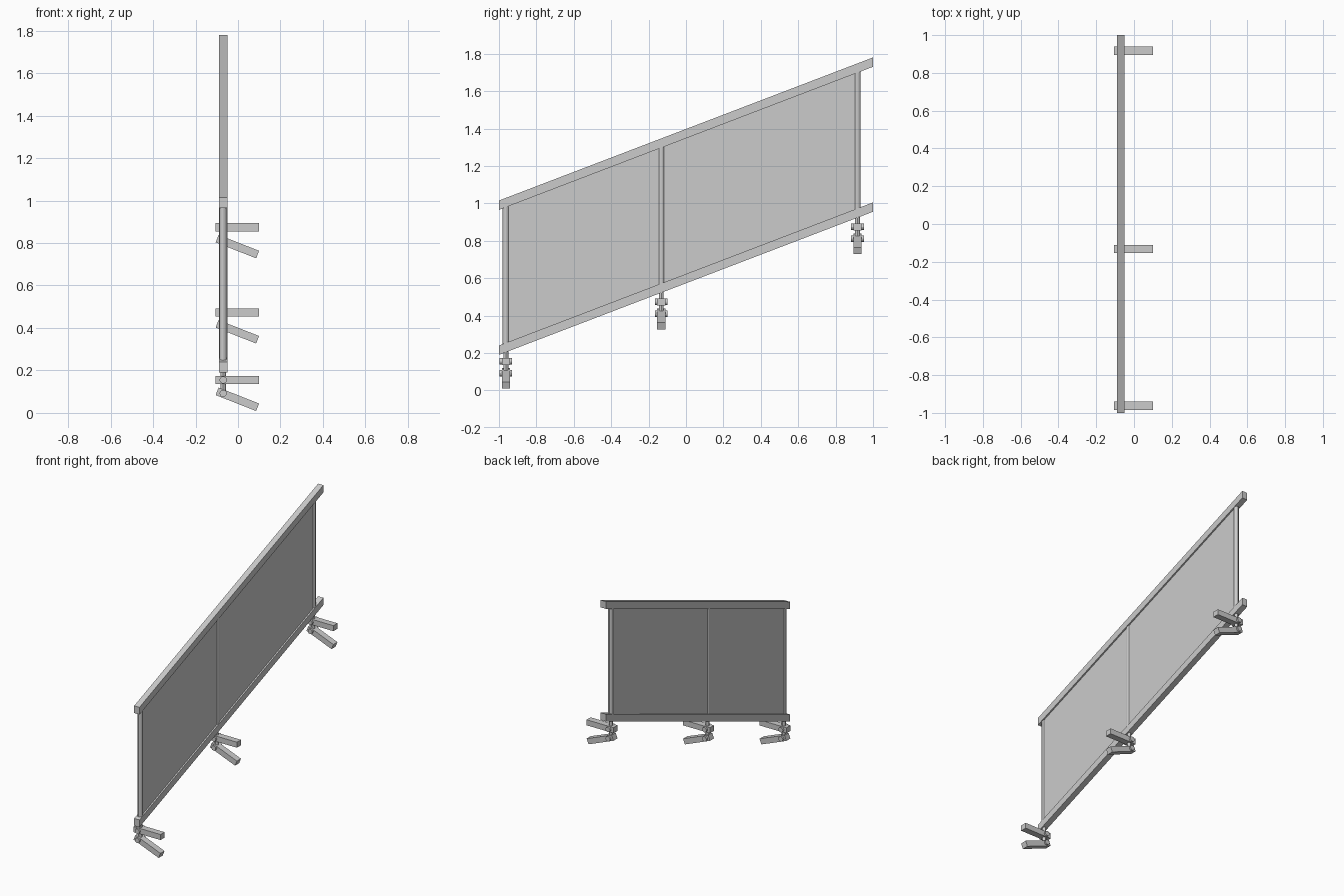
import bpy
import math
from mathutils import Vector

default = bpy.data.objects.get("Cube")
if default:
    bpy.data.objects.remove(default)

# One plain grey metal colour
GREY = (0.6, 0.6, 0.6, 1)
metal = bpy.data.materials.new("grey_metal")
metal.use_nodes = True
metal.diffuse_color = GREY
metal.node_tree.nodes["Principled BSDF"].inputs["Base Color"].default_value = GREY

X = -0.07                    # plane of the railing
SLOPE = 0.3825               # rise along y
POSTS = {"front": -0.963, "middle": -0.132, "back": 0.917}


def rise(y):
    return SLOPE * (y + 1)


def slanted_slab(name, y0, y1, low, high, width):
    """Parallelogram in the yz plane, extruded along x, with upright ends."""
    outline = [(y0, low + rise(y0)), (y1, low + rise(y1)),
               (y1, high + rise(y1)), (y0, high + rise(y0))]
    verts = [(X + s * width / 2, y, z) for s in (-1, 1) for y, z in outline]
    faces = [(3, 2, 1, 0), (4, 5, 6, 7)]
    faces = [f[::-1] for f in faces]
    faces += [(i, i + 4, (i + 1) % 4 + 4, (i + 1) % 4) for i in range(4)]
    faces = [f[::-1] for f in faces]
    mesh = bpy.data.meshes.new(name)
    mesh.from_pydata(verts, [], faces)
    mesh.update()
    obj = bpy.data.objects.new(name, mesh)
    bpy.context.collection.objects.link(obj)
    mesh.materials.append(metal)
    return obj


def rod(name, start, end, radius, sides):
    a, b = Vector(start), Vector(end)
    bpy.ops.mesh.primitive_cylinder_add(
        vertices=sides, radius=radius, depth=(b - a).length, location=(a + b) / 2,
        rotation=(b - a).to_track_quat("Z", "Y").to_euler())
    obj = bpy.context.object
    obj.name = name
    obj.data.materials.append(metal)
    bpy.ops.object.shade_smooth_by_angle(angle=math.radians(30))


def bar(name, location, size, tilt=0):
    bpy.ops.mesh.primitive_cube_add(size=1, location=location, rotation=(0, tilt, 0))
    obj = bpy.context.object
    obj.name = name
    obj.scale = size
    obj.data.materials.append(metal)


# Sloping rails and infill panel
slanted_slab("top_rail", -1, 1, 0.965, 1.015, 0.04)
slanted_slab("bottom_rail", -1, 1, 0.19, 0.24, 0.04)
slanted_slab("panel", POSTS["front"], POSTS["back"], 0.23, 0.975, 0.02)

# Posts, each with a pair of clamps and two mounting arms
for place, y in POSTS.items():
    base = rise(y) - rise(POSTS["front"])
    rod(place + "_post", (X, y, base + 0.22), (X, y, base + 0.985), 0.017, 12)
    rod(place + "_post_foot", (X, y, base + 0.08), (X, y, base + 0.24), 0.013, 12)
    for level, z in (("upper", 0.155), ("lower", 0.092)):
        rod(f"{place}_{level}_clamp_bolt", (X, y - 0.034, base + z),
            (X, y + 0.034, base + z), 0.017, 12)
    bar(place + "_upper_arm", (-0.003, y, base + 0.155), (0.205, 0.044, 0.038))
    bar(place + "_lower_arm", (-0.003, y, base + 0.064), (0.205, 0.044, 0.038),
        math.radians(21.5))
